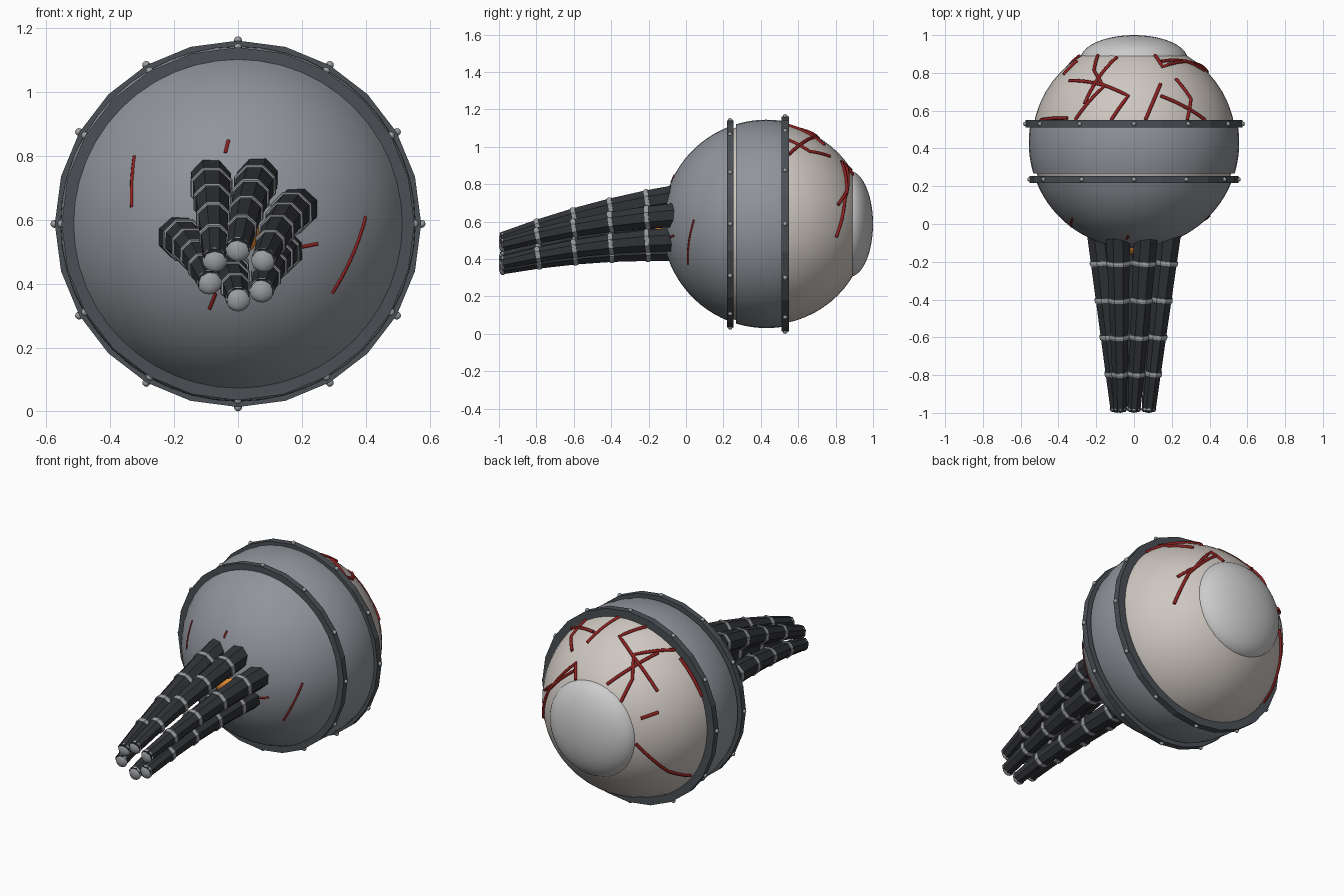
import bpy, bmesh
from math import sin, cos, pi, sqrt, radians
from mathutils import Vector

if "Cube" in bpy.data.objects:
    bpy.data.objects.remove(bpy.data.objects["Cube"])

C = Vector((0, 0.43, 0.5875))      # eyeball centre
R_EYE, R_SHELL = 0.54, 0.557


def mat(name, r, g, b):
    m = bpy.data.materials.new(name)
    m.diffuse_color = (r, g, b, 1)
    m.use_nodes = True
    m.node_tree.nodes["Principled BSDF"].inputs["Base Color"].default_value = m.diffuse_color
    return m


WHITE = mat("eye_white", 0.62, 0.57, 0.53)
CORNEA = mat("pale_grey", 0.68, 0.68, 0.67)
STEEL = mat("blue_grey", 0.28, 0.30, 0.33)
DARK = mat("dark_steel", 0.07, 0.08, 0.09)
RUBBER = mat("black_rubber", 0.03, 0.032, 0.038)
CLAMP = mat("clamp_grey", 0.33, 0.34, 0.36)
RED = mat("blood_red", 0.28, 0.015, 0.015)
ORANGE = mat("orange", 0.8, 0.27, 0.03)


def finish(bm, name, material, smooth=None):
    bmesh.ops.recalc_face_normals(bm, faces=bm.faces)
    me = bpy.data.meshes.new(name)
    bm.to_mesh(me)
    bm.free()
    ob = bpy.data.objects.new(name, me)
    bpy.context.collection.objects.link(ob)
    me.materials.append(material)
    if smooth:
        bpy.ops.object.select_all(action='DESELECT')
        ob.select_set(True)
        bpy.context.view_layer.objects.active = ob
        bpy.ops.object.shade_smooth_by_angle(angle=radians(smooth))
    return ob


def loft(bm, loops, closed=False, caps=False):
    """Skin a list of equally sized point loops."""
    rows = [[bm.verts.new(p) for p in lp] for lp in loops]
    n, k = len(rows[0]), len(rows)
    for i in range(k if closed else k - 1):
        a, b = rows[i], rows[(i + 1) % k]
        for j in range(n):
            bm.faces.new((a[j], a[(j + 1) % n], b[(j + 1) % n], b[j]))
    if caps:
        bm.faces.new(rows[0])
        bm.faces.new(rows[-1])


def lathe(name, profile, sides, material, smooth=None, closed=True):
    """Turn (y, radius) points around the eye axis."""
    bm = bmesh.new()
    loft(bm, [[(r * cos(2 * pi * j / sides), y, C.z + r * sin(2 * pi * j / sides))
               for j in range(sides)] for y, r in profile], closed)
    bmesh.ops.remove_doubles(bm, verts=bm.verts, dist=1e-5)
    return finish(bm, name, material, smooth)


def ball(name, pos, scale, material, u=32, v=16, smooth=40):
    bm = bmesh.new()
    bmesh.ops.create_uvsphere(bm, u_segments=u, v_segments=v, radius=1)
    for p in bm.verts:
        p.co = Vector(pos) + Vector((p.co.x * scale[0], p.co.y * scale[1], p.co.z * scale[2]))
    return finish(bm, name, material, smooth)


def arc(y0, y1, r, n):
    ys = [y0 + (y1 - y0) * i / n for i in range(n + 1)]
    return [(y, sqrt(max(r * r - (y - C.y) ** 2, 0))) for y in ys]


# Eyeball and bulging cornea
ball("eyeball", C, (R_EYE,) * 3, WHITE, 48, 32)
ball("cornea", (0, 0.87, C.z), (0.285, 0.13, 0.285), CORNEA, 48, 24)

# Metal shell: rear bowl and middle band, with a narrow gap between them
bowl = [(C.y - R_SHELL * cos(a), R_SHELL * sin(a)) for a in [i * 1.19 / 16 for i in range(17)]]
lathe("shell_bowl", bowl + [(bowl[-1][0], 0.495)], 48, STEEL, 40, closed=False)
lathe("shell_band", arc(0.268, 0.53, R_SHELL, 10) + arc(0.53, 0.268, R_EYE - 0.005, 6), 48, STEEL, 40)

# Two flat rings with bolts around the rim
for tag, y, h, ri, ro, rb in (("inner", 0.236, 0.018, 0.505, 0.553, 0.553),
                              ("outer", 0.53, 0.020, 0.51, 0.574, 0.575)):
    lathe(tag + "_ring", [(y - h, ri), (y - h, ro), (y + h, ro), (y + h, ri)], 24, DARK)
    bm = bmesh.new()
    for i in range(12):
        a = i * pi / 6
        vs = bmesh.ops.create_uvsphere(bm, u_segments=8, v_segments=6, radius=0.0125)["verts"]
        bmesh.ops.translate(bm, verts=vs, vec=(rb * cos(a), y, C.z + rb * sin(a)))
    finish(bm, tag + "_ring_bolts", CLAMP, 60)


# Cables: base (x, z) and tip (x, z), drooping towards the front
CABLES = [(-.085, .732, -.073, .475), (.065, .735, 0, .508), (.187, .637, .08, .475),
          (.14, .505, .075, .38), (-.04, .452, 0, .352), (-.187, .548, -.09, .405)]
Y0, Y1 = -0.03, -0.985


def section(c, y, r):
    """Octagon across cable c at depth y."""
    def at(yy):
        t = (yy - Y0) / (Y1 - Y0)
        return Vector((c[0] + (c[2] - c[0]) * t, yy,
                       c[1] + (c[3] - c[1]) * t + 0.1 * t * (1 - t)))
    p, t = at(y), (at(y - 0.01) - at(y + 0.01)).normalized()
    s = t.cross(Vector((0, 0, 1))).normalized()
    u = s.cross(t)
    return [p + r * (cos(a) * s + sin(a) * u) for a in [pi / 8 + k * pi / 4 for k in range(8)]]


def rad(y):
    return 0.07 - 0.033 * (y - Y0) / (Y1 - Y0)


for i, c in enumerate(CABLES):
    bm = bmesh.new()
    stops = [Y0, -0.205, -0.4, -0.595, -0.79, Y1]
    loft(bm, [section(c, y, rad(y)) for y in stops], caps=True)
    finish(bm, f"cable_{i + 1}", RUBBER)
    bm = bmesh.new()
    for y in stops[1:-1]:
        r = rad(y)
        loft(bm, [section(c, y + d, r + e) for d, e in
                  ((.013, -.006), (.011, .004), (0, .007), (-.011, .004), (-.013, -.006))], caps=True)
    finish(bm, f"cable_clamps_{i + 1}", CLAMP)
    ball(f"cable_tip_{i + 1}", (c[2], -0.98, c[3]), (0.039, 0.02, 0.039), CLAMP, 8, 8, 60)

# Orange core between the cable roots
ball("orange_core", (0.0, -0.09, 0.56), (0.075, 0.075, 0.075), ORANGE, 16, 12)


# Veins: branching tubes lying on the ball, given as directions from its centre
def vein(name, dirs, r, thick):
    cu = bpy.data.curves.new(name, 'CURVE')
    cu.dimensions, cu.bevel_depth, cu.bevel_resolution = '3D', thick, 1
    cu.use_fill_caps = True
    pts = []
    for a, b in zip(dirs, dirs[1:]):
        pts += [a.lerp(b, k / 4) for k in range(4)]
    pts.append(dirs[-1])
    sp = cu.splines.new('POLY')
    sp.points.add(len(pts) - 1)
    for q, p in zip(sp.points, pts):
        q.co = (*(C + p.normalized() * r), 1)
    cu.materials.append(RED)
    bpy.context.collection.objects.link(bpy.data.objects.new(name, cu))


def top(x, y):
    dy = y - C.y
    return Vector((x, dy, sqrt(R_EYE ** 2 - x * x - dy * dy)))


def front(x, z):
    dz = z - C.z
    return Vector((x, -sqrt(R_SHELL ** 2 - x * x - dz * dz), dz))


UPPER = [[(-.34, .757), (-.15, .73), (-.03, .677), (-.12, .55)],
         [(-.19, .89), (-.21, .81), (-.16, .725), (-.31, .55)],
         [(-.09, .88), (-.19, .767), (-.26, .635)],
         [(.14, .74), (.06, .55)],
         [(.14, .677), (.375, .55)],
         [(.22, .767), (.30, .66), (.28, .55)],
         [(.11, .89), (.15, .83), (.28, .857), (.37, .81)],
         [(-.37, .79), (-.30, .86)],
         [(-.49, .55), (-.35, .56)]]
for i, path in enumerate(UPPER):
    vein(f"upper_vein_{i + 1}", [top(*p) for p in path], R_EYE + 0.003, 0.009)
vein("right_vein", [Vector((.14, .43, .30)), Vector((.32, .42, .13)), Vector((.385, .37, -.07))],
     R_EYE + 0.003, 0.009)
vein("left_vein", [Vector((-.53, .845, -.03)), Vector((-.727, .56, -.39)), Vector((-.8, .277, -.526))],
     R_EYE + 0.003, 0.009)
SLIVERS = [[(-.325, .80), (-.333, .64)], [(.40, .61), (.35, .47), (.295, .37)],
           [(-.03, .85), (-.04, .81)], [(.25, .525), (.2, .515)], [(-.07, .37), (-.09, .32)]]
for i, path in enumerate(SLIVERS):
    vein(f"shell_vein_{i + 1}", [front(*p) for p in path], R_SHELL - 0.001, 0.006)
